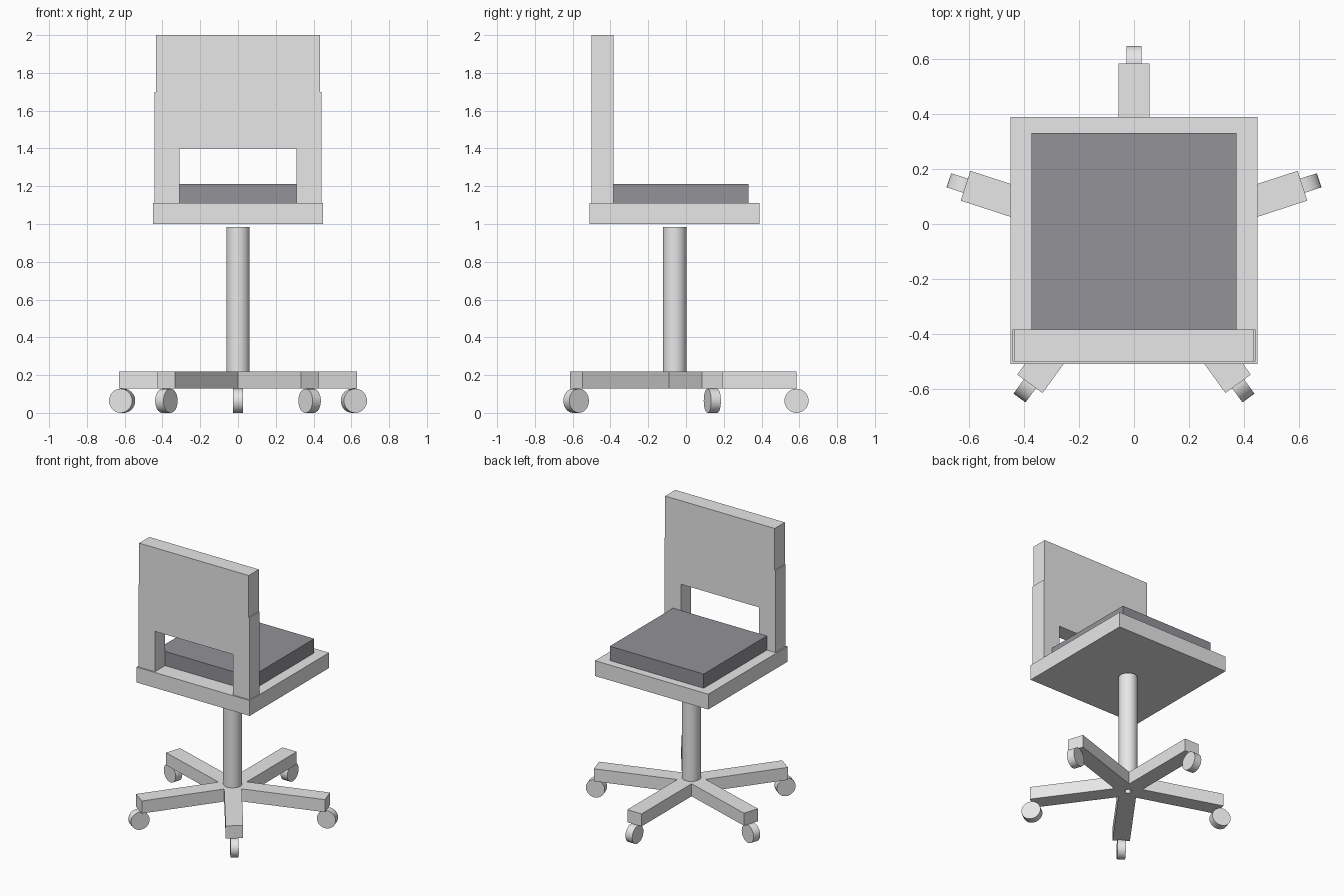
import bpy, bmesh, math
from mathutils import Matrix, Vector

if "Cube" in bpy.data.objects:
    bpy.data.objects.remove(bpy.data.objects["Cube"], do_unlink=True)


def material(name, rgb):
    m = bpy.data.materials.new(name)
    m.use_nodes = True
    m.diffuse_color = (*rgb, 1)
    m.node_tree.nodes["Principled BSDF"].inputs["Base Color"].default_value = (*rgb, 1)
    return m


GREY = material("light grey", (0.8, 0.8, 0.8))
DARK = material("dark cushion grey", (0.29, 0.29, 0.315))
CY = -0.06  # y of the swivel axis


def finish(bm, name, mat, smooth=False):
    bmesh.ops.recalc_face_normals(bm, faces=bm.faces)
    me = bpy.data.meshes.new(name)
    bm.to_mesh(me)
    bm.free()
    me.materials.append(mat)
    ob = bpy.data.objects.new(name, me)
    bpy.context.collection.objects.link(ob)
    if smooth:
        bpy.ops.object.select_all(action='DESELECT')
        ob.select_set(True)
        bpy.context.view_layer.objects.active = ob
        bpy.ops.object.shade_smooth_by_angle(angle=math.radians(40))
    return ob


def box(name, lo, hi, mat, place=Matrix()):
    lo, hi = Vector(lo), Vector(hi)
    bm = bmesh.new()
    bmesh.ops.create_cube(bm, size=1, matrix=place @ Matrix.Translation((lo + hi) / 2)
                          @ Matrix.Diagonal((*(hi - lo), 1)))
    return finish(bm, name, mat)


def cylinder(name, radius, depth, mat, place):
    bm = bmesh.new()
    bmesh.ops.create_cone(bm, cap_ends=True, segments=32, radius1=radius,
                          radius2=radius, depth=depth, matrix=place)
    return finish(bm, name, mat, smooth=True)


# Seat and cushion
box("seat", (-0.45, -0.51, 1.0), (0.45, 0.39, 1.11), GREY)
box("cushion", (-0.373, -0.385, 1.11), (0.373, 0.332, 1.212), DARK)

# Backrest: one outline with slightly wider posts, mirrored and extruded
half = [(0.31, 1.4), (0.31, 1.11), (0.442, 1.11), (0.442, 1.7), (0.435, 1.7), (0.435, 2.0)]
outline = half + [(-x, z) for x, z in reversed(half)]
bm = bmesh.new()
face = bm.faces.new([bm.verts.new((x, -0.5, z)) for x, z in outline])
back = bmesh.ops.extrude_face_region(bm, geom=[face])
bmesh.ops.translate(bm, vec=(0, 0.115, 0),
                    verts=[v for v in back["geom"] if isinstance(v, bmesh.types.BMVert)])
finish(bm, "backrest", GREY)

# Column
cylinder("column", 0.062, 0.785, GREY, Matrix.Translation((0, CY, 0.5925)))

# Five legs, each with a wheel under its end
for i in range(5):
    spin = Matrix.Translation((0, CY, 0)) @ Matrix.Rotation(math.radians(90 + 72 * i), 4, 'Z')
    box(f"leg_{i + 1}", (0.02, -0.057, 0.13), (0.645, 0.057, 0.22), GREY, spin)
    cylinder(f"wheel_{i + 1}", 0.064, 0.054, GREY,
             spin @ Matrix.Translation((0.645, 0, 0.064)) @ Matrix.Rotation(math.pi / 2, 4, 'X'))
